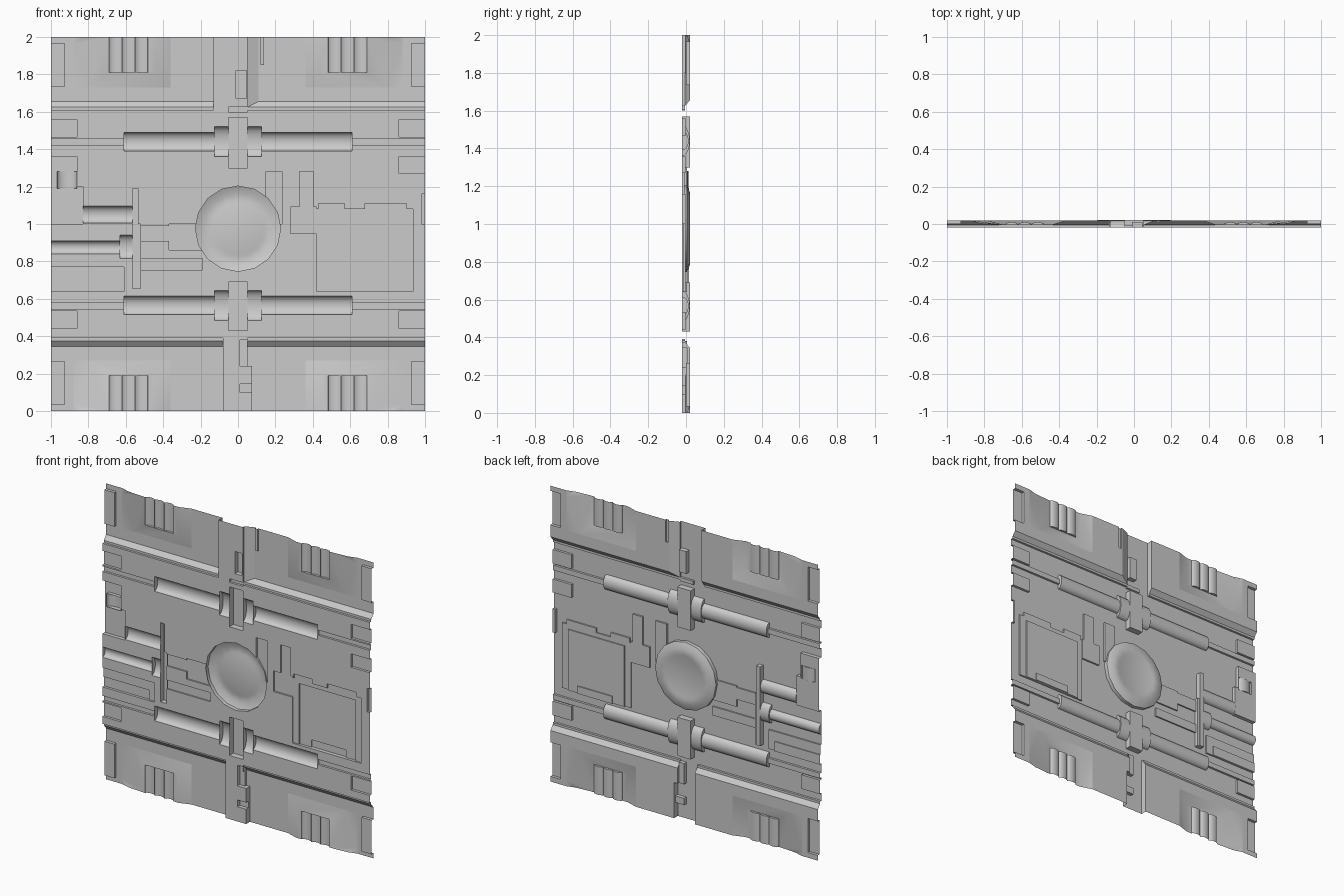
import bpy, bmesh, math
from mathutils import Vector

if "Cube" in bpy.data.objects:
    bpy.data.objects.remove(bpy.data.objects["Cube"])

B, TOP, LEDGE = -0.02, 0.02, -0.005      # sheet level, panel level, panel lip level
OPEN, SLOPE = None, "slope"              # cells left open for pipes / for sloped parts

grey = bpy.data.materials.new("panel_grey")
grey.diffuse_color = (0.6, 0.6, 0.6, 1)
grey.use_nodes = True
grey.node_tree.nodes["Principled BSDF"].inputs["Base Color"].default_value = grey.diffuse_color


def finish(bm, name, flip_to_back=True):
    bmesh.ops.remove_doubles(bm, verts=bm.verts, dist=1e-5)
    bm.normal_update()
    for f in bm.faces:
        if flip_to_back and f.normal.y < -1e-4:
            f.normal_flip()
    me = bpy.data.meshes.new(name)
    bm.to_mesh(me)
    bm.free()
    me.materials.append(grey)
    ob = bpy.data.objects.new(name, me)
    bpy.context.collection.objects.link(ob)
    bpy.context.view_layer.objects.active = ob
    ob.select_set(True)
    bpy.ops.object.shade_smooth_by_angle(angle=math.radians(30))
    ob.select_set(False)


def poly(bm, *pts):
    return bm.faces.new([bm.verts.new(p) for p in pts])


# ---- stepped sheet: later rectangles override earlier ones (x0, x1, z0, z1, height)
rects = [(-1, 1, 0, 2, B)]


def plate(x0, x1, z0, z1, h):
    rects.append((x0, x1, z0, z1, h))


# lower and upper border panels with lip and chamfer
for x0, x1, up in ((-1, -.08, 0), (.05, 1, 0), (-1, -.13, 1), (.05, 1, 1)):
    zz = lambda a, b: (2 - b, 2 - a) if up else (a, b)
    px = .11 if up and x0 > 0 else x0
    plate(x0, x1, *zz(0, .39), LEDGE)
    plate(x0, x1, *zz(0, .375), SLOPE)
    plate(px, x1, *zz(0, .345), TOP)
for s in (-1, 1):
    for up in (0, 1):
        zz = lambda a, b: (2 - b, 2 - a) if up else (a, b)
        xx = lambda a, b: (a, b) if s > 0 else (-b, -a)
        plate(*xx(.36, .88), *zz(0, .27), SLOPE)       # alcove openings
        plate(*xx(.925, 1), *zz(.035, .265), 0)        # edge recesses
        plate(*xx(.61, 1), *zz(.545, .58), -.005)      # thin rails
        plate(*xx(.86, 1), *zz(.44, .535), -.003)      # edge plates
    plate(*xx(.86, 1), 1.27, 1.36, -.003)

# centre channel blocks
plate(.01, .05, .24, .38, .005)
plate(.05, .075, 0, .24, B)
plate(.01, .075, .1, .145, .005)
plate(-.01, .045, 1.67, 1.82, .012)
plate(.12, .14, 1.85, 2, .01)
plate(-.05, .05, 1.6, 1.625, LEDGE)
# right-hand equipment plates
plate(.15, .235, 1.0, 1.28, -.008)
plate(.33, .405, .95, 1.28, -.008)
plate(.28, .42, .95, 1.09, -.008)
plate(.42, .935, .64, 1.08, -.01)
plate(.43, .57, 1.08, 1.11, -.01)
plate(.68, .90, 1.08, 1.11, -.01)
plate(.465, .885, .64, 1.05, -.002)
plate(.55, .81, .64, .69, .006)
plate(.98, 1, 1.0, 1.16, -.003)
# left-hand equipment plates
plate(-1, -.83, 1.0, 1.2, .005)
plate(-1, -.86, 1.2, 1.36, .005)
plate(-.52, -.34, .91, .99, -.01)
plate(-.37, -.19, .86, 1.0, -.01)
plate(-.52, -.19, .755, .815, -.01)
plate(-1, -.61, .64, .77, -.01)
plate(-1, -.66, .64, .705, -.003)
plate(-.565, -.535, .655, 1.19, .015)
plate(-.535, -.52, .655, 1.0, .008)

# ---- half-round pipes: (name, axis, start, end, centre, radius, height)
pipes = [("stub_pipe", "x", -.83, -.565, 1.05, .045, .032),
         ("feed_pipe", "x", -1, -.63, .875, .035, .03),
         ("feed_collar", "x", -.63, -.565, .878, .062, .037),
         ("edge_drum", "z", 1.19, 1.28, -.915, .053, .032)]
for c, n in ((.565, "lower"), (1.44, "upper")):
    for s, d in ((-1, "left"), (1, "right")):
        a, b, e = sorted((s * .05, s * .125)), sorted((s * .125, s * .61)), .003
        pipes.append((f"{n}_{d}_flange", "x", *a, c, .08, .04))
        pipes.append((f"{n}_{d}_pipe", "x", *b, c, .05, .034))
for _, ax, a, b, c, r, h in pipes:
    if ax == "x":
        plate(a, b, c - r, c + r, OPEN)
    else:
        plate(c - r, c + r, a, b, OPEN)
# clamp bars over the pipes
plate(-.05, .05, .43, .69, .022)
plate(-.05, .05, 1.3, 1.57, .022)

DZ, DR, DN = .975, .228, 16                 # round hatch position, radius, sides
xs = sorted({round(v, 4) for r in rects for v in r[:2]} | {-.25, .25})
zs = sorted({round(v, 4) for r in rects for v in r[2:4]} | {DZ - .25, DZ + .25})


def cell(i, j):
    x, z = (xs[i] + xs[i + 1]) / 2, (zs[j] + zs[j + 1]) / 2
    for x0, x1, z0, z1, h in reversed(rects):
        if x0 < x < x1 and z0 < z < z1:
            return h


bm = bmesh.new()
nx, nz = len(xs) - 1, len(zs) - 1
H = [[cell(i, j) for j in range(nz)] for i in range(nx)]


def wall(h0, h1, p, q):
    if SLOPE in (h0, h1):
        return
    h0, h1 = (B if h is OPEN else h for h in (h0, h1))
    if h0 != h1:
        poly(bm, (p[0], h0, p[1]), (q[0], h0, q[1]), (q[0], h1, q[1]), (p[0], h1, p[1]))


for i in range(nx):
    for j in range(nz):
        h, (x0, x1), (z0, z1) = H[i][j], xs[i:i + 2], zs[j:j + 2]
        if h not in (OPEN, SLOPE):
            poly(bm, (x0, h, z0), (x0, h, z1), (x1, h, z1), (x1, h, z0))
        if i + 1 < nx:
            wall(h, H[i + 1][j], (x1, z0), (x1, z1))
        if j + 1 < nz:
            wall(h, H[i][j + 1], (x1, z1), (x0, z1))
bmesh.ops.remove_doubles(bm, verts=bm.verts, dist=1e-5)
# round opening under the hatch
near = lambda f: abs(f.calc_center_median().x) < .25 and abs(f.calc_center_median().z - DZ) < .25
dirs = [Vector((math.cos(a), 0, math.sin(a))) for a in (math.tau * (k + .5) / DN for k in range(DN))]
ap, mid = DR * math.cos(math.pi / DN), Vector((0, 0, DZ))
for d in dirs:
    fs = [f for f in bm.faces if near(f)]
    geo = fs + list({e for f in fs for e in f.edges}) + list({v for f in fs for v in f.verts})
    bmesh.ops.bisect_plane(bm, geom=geo, dist=1e-6, plane_co=mid + d * ap, plane_no=d)
inside = [f for f in bm.faces if all((f.calc_center_median() - mid).dot(d) < ap - 1e-5 for d in dirs)]
bmesh.ops.delete(bm, geom=inside, context="FACES")
finish(bm, "relief_sheet")

# ---- pipes
for name, ax, a, b, c, r, h in pipes:
    bm = bmesh.new()
    arc = [(c + r * math.cos(math.pi * k / 12), B + h * math.sin(math.pi * k / 12)) for k in range(13)]
    P = (lambda t, p: (t, p[1], p[0])) if ax == "x" else (lambda t, p: (p[0], p[1], t))
    for p, q in zip(arc, arc[1:]):
        poly(bm, P(a, p), P(b, p), P(b, q), P(a, q))
    for t in (a, b):
        poly(bm, *[P(t, p) for p in arc])
    finish(bm, name)

# ---- panel chamfers
for x0, x1, up, name in ((-1, -.08, 0, "lower_left"), (.05, 1, 0, "lower_right"),
                         (-1, -.13, 1, "upper_left"), (.05, 1, 1, "upper_right")):
    bm = bmesh.new()
    z = lambda v: 2 - v if up else v
    mitre = up and x0 > 0
    xt = .11 if mitre else x0
    poly(bm, (x0, LEDGE, z(.375)), (x1, LEDGE, z(.375)), (x1, TOP, z(.345)), (xt, TOP, z(.345)))
    if mitre:     # sloped side next to the channel
        poly(bm, (x0, LEDGE, z(.375)), (xt, TOP, z(.345)), (xt, TOP, 2), (x0, LEDGE, 2))
        poly(bm, (x0, LEDGE, z(.375)), (x0, B, z(.375)), (x0, B, 2), (x0, LEDGE, 2))
    else:
        e = x1 if x0 < 0 else x0
        poly(bm, (e, LEDGE, z(.375)), (e, TOP, z(.345)), (e, B, z(.345)), (e, B, z(.375)))
    finish(bm, name + "_chamfer")

# ---- alcoves with three ribs
F = -.006
for s, side in ((-1, "left"), (1, "right")):
    for up, level in ((0, "lower"), (1, "upper")):
        bm = bmesh.new()
        P = lambda x, z, y: (s * x, y, 2 - z if up else z)
        A, C, D = P(.79, .27, TOP), P(.88, .04, TOP), P(.82, 0, .002)
        E, G, I, J = P(.69, 0, F), P(.69, .19, F), P(.44, .19, F), P(.44, 0, F)
        K, L = P(.36, .27, TOP), P(.36, 0, TOP)
        poly(bm, A, K, I, G)                        # head slope
        poly(bm, K, L, J, I)                        # inner slope
        poly(bm, A, G, E)                           # outer slope
        poly(bm, A, E, C)
        poly(bm, C, E, D)                           # corner facet
        poly(bm, A, C, P(.88, .27, TOP))            # flat fill
        poly(bm, C, D, P(.88, 0, TOP))
        poly(bm, I, J, P(.48, 0, F), P(.48, .19, F))
        for k in range(3):
            w = .07
            arc = [(.515 + w * k - w / 2 * math.cos(math.pi * t / 8),
                    F + .016 * math.sin(math.pi * t / 8)) for t in range(9)]
            for p, q in zip(arc, arc[1:]):
                poly(bm, P(p[0], 0, p[1]), P(q[0], 0, q[1]), P(q[0], .19, q[1]), P(p[0], .19, p[1]))
            poly(bm, *[P(p[0], .19, p[1]) for p in arc])
        finish(bm, f"{level}_{side}_alcove")

# ---- round hatch
bm = bmesh.new()
prof = [(DR, B), (DR, .005), (.19, .022), (.15, .022), (.135, .018)]
ring = lambda r, y: [(r * math.cos(math.tau * k / DN), y, DZ + r * math.sin(math.tau * k / DN)) for k in range(DN)]
for p, q in zip(prof, prof[1:]):
    a, b = ring(*p), ring(*q)
    for k in range(DN):
        m = (k + 1) % DN
        poly(bm, a[k], a[m], b[m], b[k])
poly(bm, *ring(*prof[-1]))
finish(bm, "round_hatch")
